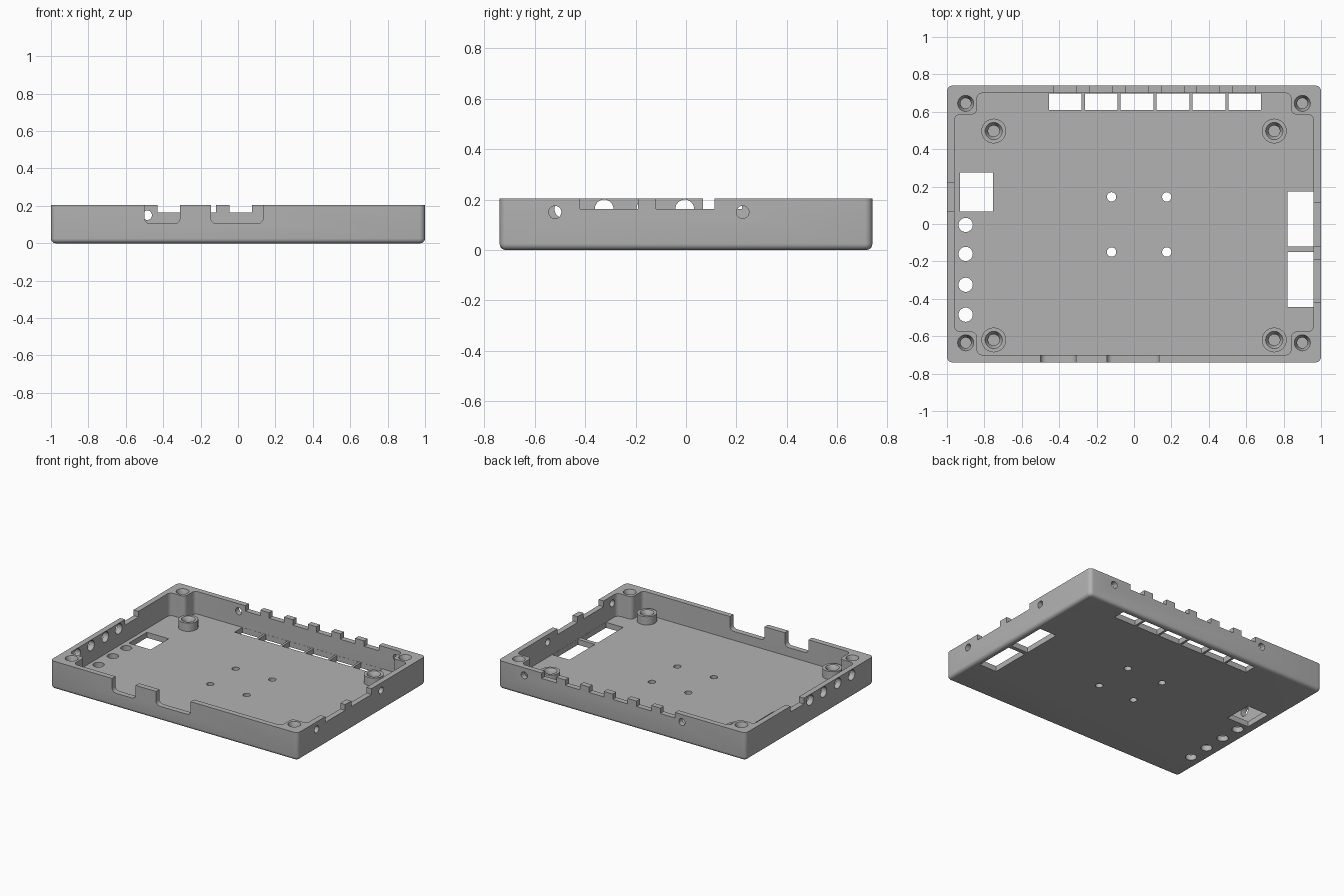
import bpy, bmesh, math
from mathutils import Vector, Matrix

cube = bpy.data.objects.get("Cube")
if cube:
    bpy.data.objects.remove(cube, do_unlink=True)

mat = bpy.data.materials.new("light_grey")
mat.use_nodes = True
GREY = (0.45, 0.45, 0.45, 1)
mat.diffuse_color = GREY
mat.node_tree.nodes["Principled BSDF"].inputs["Base Color"].default_value = GREY


def finish(bm, name):
    bmesh.ops.recalc_face_normals(bm, faces=bm.faces)
    mesh = bpy.data.meshes.new(name)
    bm.to_mesh(mesh)
    bm.free()
    mesh.materials.append(mat)
    ob = bpy.data.objects.new(name, mesh)
    bpy.context.scene.collection.objects.link(ob)
    return ob


def bevel(bm, edges, radius, segments=5):
    bmesh.ops.bevel(bm, geom=edges, offset=radius, segments=segments,
                    profile=0.5, affect='EDGES')


def box_mesh(x, y, z):
    """Box from (low, high) ranges."""
    bm = bmesh.new()
    bmesh.ops.create_cube(bm, size=1)
    lo, hi = zip(x, y, z)
    for v in bm.verts:
        v.co = [l + (c + 0.5) * (h - l) for c, l, h in zip(v.co, lo, hi)]
    return bm


def vertical(edge):
    a, b = edge.verts
    return (a.co - b.co).xy.length < 1e-5


def lathe(name, profile, centre, steps=40):
    """Revolve a closed (radius, z) profile about a vertical axis."""
    bm = bmesh.new()
    verts = [bm.verts.new((r, 0, z)) for r, z in profile]
    edges = [bm.edges.new(p) for p in zip(verts, verts[1:])]
    bmesh.ops.spin(bm, geom=verts + edges, cent=(0, 0, 0), axis=(0, 0, 1),
                   angle=math.tau, steps=steps)
    bmesh.ops.remove_doubles(bm, verts=bm.verts, dist=1e-5)
    bmesh.ops.translate(bm, verts=bm.verts, vec=(*centre, 0))
    return finish(bm, name)


def shade(ob):
    bpy.ops.object.select_all(action='DESELECT')
    ob.select_set(True)
    bpy.context.view_layer.objects.active = ob
    bpy.ops.object.shade_smooth_by_angle(angle=math.radians(35))


# Outer shell with rounded corners and underside edge
FLOOR, TOP = 0.04, 0.205
bm = box_mesh((-1, 1), (-0.74, 0.74), (0, TOP))
bevel(bm, [e for e in bm.edges if vertical(e)], 0.03)
bevel(bm, [e for e in bm.edges if all(v.co.z < 1e-4 for v in e.verts)], 0.025)
case = finish(bm, "case_tray")

cutters = []


def cut_box(x, y, z):
    cutters.append(finish(box_mesh(x, y, z), "cutter"))


def cut_hole(centre, axis, radius, depth=0.14):
    bm = bmesh.new()
    turn = Vector((0, 0, 1)).rotation_difference(Vector(axis)).to_matrix().to_4x4()
    bmesh.ops.create_cone(bm, cap_ends=True, segments=32, radius1=radius,
                          radius2=radius, depth=depth,
                          matrix=Matrix.Translation(centre) @ turn)
    cutters.append(finish(bm, "cutter"))


# Inner cavity, stepped around the four corner screw blocks
upper = [(0.96, 0.585), (0.84, 0.585), (0.84, 0.7)]
lower = [(0.84, -0.7), (0.84, -0.575), (0.96, -0.575)]
outline = upper + [(-x, y) for x, y in upper[::-1] + lower[::-1]] + lower
bm = bmesh.new()
face = bm.faces.new([bm.verts.new((x, y, FLOOR)) for x, y in outline])
grown = bmesh.ops.extrude_face_region(bm, geom=[face])["geom"]
bmesh.ops.translate(bm, vec=(0, 0, 0.3),
                    verts=[g for g in grown if isinstance(g, bmesh.types.BMVert)])
bevel(bm, [e for e in bm.edges if vertical(e)], 0.03)
cutters.append(finish(bm, "cutter"))

# Back wall notches and the floor slots in front of them
for i in range(6):
    x = -0.37 + 0.192 * i
    cut_box((x - 0.06, x + 0.06), (0.67, 0.8), (0.165, 0.3))
    cut_box((x - 0.085, x + 0.09), (0.61, 0.699), (-0.1, 0.1))

# Front wall recesses with rounded lower corners
for left, right in ((-0.5, -0.31), (-0.145, 0.135)):
    bm = box_mesh((left, right), (-0.8, -0.67), (0.105, 0.4))
    bevel(bm, [e for e in bm.edges if all(v.co.z < 0.2 for v in e.verts)
               and abs(e.verts[0].co.y - e.verts[1].co.y) > 0.05], 0.03)
    cutters.append(finish(bm, "cutter"))

# Side wall notches
for y in ((-0.42, -0.19), (-0.12, 0.113)):
    cut_box((0.93, 1.1), y, (0.163, 0.3))
cut_box((-1.1, -0.93), (0.067, 0.222), (0.163, 0.3))

# Floor windows
for y in ((-0.12, 0.175), (-0.445, -0.15)):
    cut_box((0.82, 0.959), y, (-0.1, 0.1))
cut_box((-0.93, -0.753), (0.067, 0.275), (-0.1, 0.1))

# Row of round holes in the floor and in the wall beside it
for y in (-0.005, -0.16, -0.325, -0.485):
    cut_hole((-0.9, y, 0), (0, 0, 1), 0.038)
    cut_hole((-1, y, 0.163), (1, 0, 0), 0.037)

# Small fixing holes in the floor and walls
for x in (-0.12, 0.175):
    for y in (-0.15, 0.145):
        cut_hole((x, y, 0), (0, 0, 1), 0.025)
for y in (-0.52, 0.225):
    cut_hole((1, y, 0.15), (1, 0, 0), 0.025)
for x in (-0.485, 0.79):
    cut_hole((x, 0.74, 0.15), (0, 1, 0), 0.025)

# Tapered screw holes in the corner blocks
for x in (-0.9, 0.9):
    for y in (-0.635, 0.645):
        cutters.append(lathe("cutter", [(0, 0.06), (0.028, 0.06), (0.028, 0.16),
                                        (0.043, TOP), (0.043, 0.3), (0, 0.3)], (x, y)))

for c in cutters:
    c.hide_render = True
    mod = case.modifiers.new("cut", 'BOOLEAN')
    mod.operation, mod.solver, mod.object = 'DIFFERENCE', 'EXACT', c
bpy.context.view_layer.update()
result = bpy.data.meshes.new_from_object(
    case.evaluated_get(bpy.context.evaluated_depsgraph_get()))
case.modifiers.clear()
case.data = result
result.materials.clear()
result.materials.append(mat)
for c in cutters:
    bpy.data.objects.remove(c, do_unlink=True)
shade(case)

# Hollow standoffs on the floor
for x, side in ((-0.75, "right"), (0.75, "left")):
    for y, end in ((-0.62, "front"), (0.497, "back")):
        shade(lathe(f"standoff_{end}_{side}",
                    [(0, 0.03), (0.066, 0.03), (0.066, 0.1), (0.046, 0.1),
                     (0.03, 0.075), (0.03, 0.042), (0, 0.042)], (x, y)))
